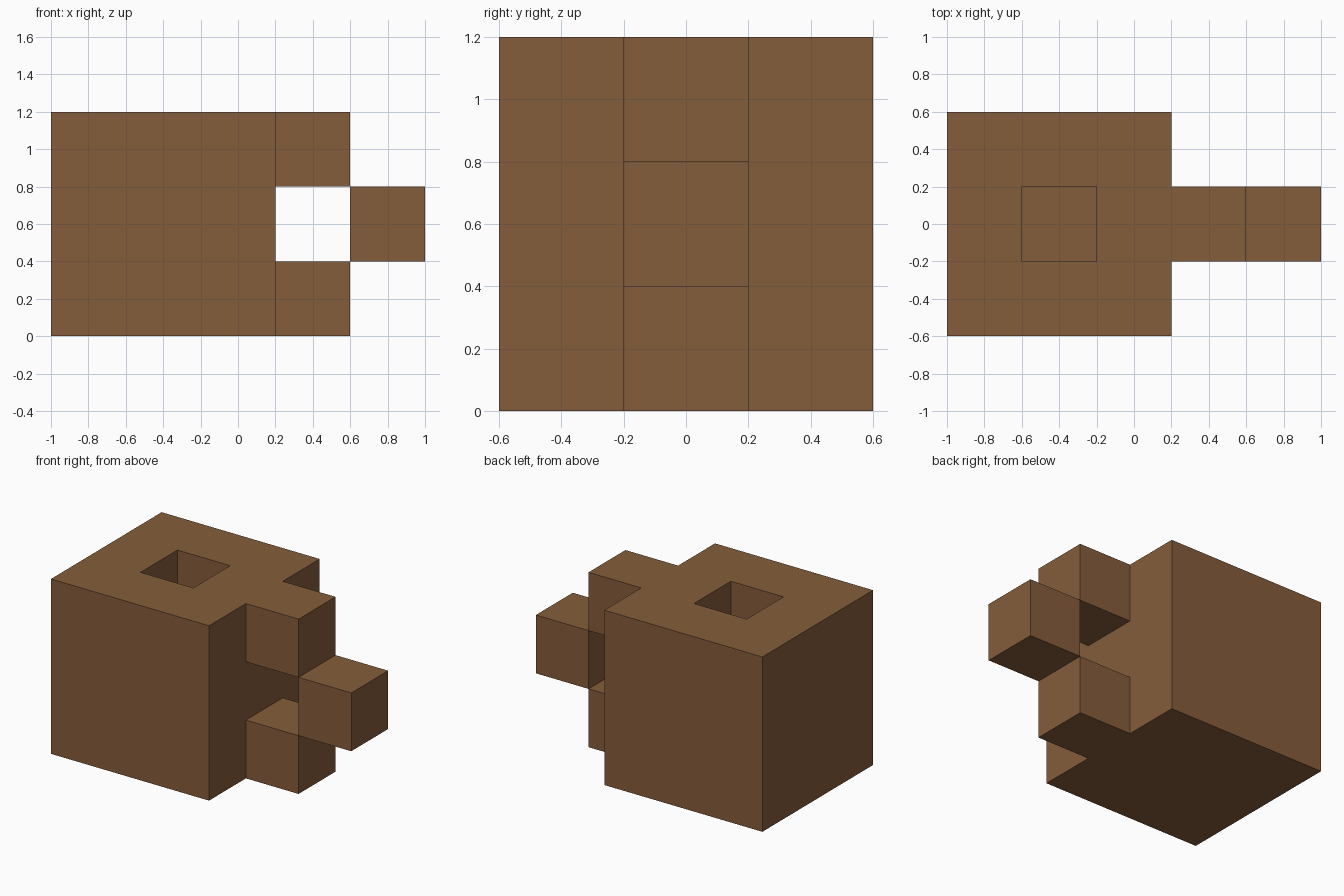
import bpy, bmesh
from mathutils import Matrix, Vector

if "Cube" in bpy.data.objects:
    bpy.data.objects.remove(bpy.data.objects["Cube"])

U = 0.4  # block size

wood = bpy.data.materials.new("brown wood")
wood.diffuse_color = (0.235, 0.110, 0.044, 1)
wood.use_nodes = True
wood.node_tree.nodes["Principled BSDF"].inputs["Base Color"].default_value = wood.diffuse_color


def add_box(bm, center, size):
    m = Matrix.Translation(center) @ Matrix.Diagonal((*size, 1))
    return bmesh.ops.create_cube(bm, size=1, matrix=m)["verts"]


def finish(bm, name):
    bmesh.ops.recalc_face_normals(bm, faces=bm.faces)
    mesh = bpy.data.meshes.new(name)
    bm.to_mesh(mesh)
    bm.free()
    mesh.materials.append(wood)
    obj = bpy.data.objects.new(name, mesh)
    bpy.context.collection.objects.link(obj)
    return obj


# Mug body: a three-block cube with a square well sunk into its top
bm = bmesh.new()
add_box(bm, (-U, 0, 1.5 * U), (3 * U, 3 * U, 3 * U))
top = max(bm.faces, key=lambda f: f.calc_center_median().z)
bmesh.ops.inset_region(bm, faces=[top], thickness=U, use_even_offset=True)
well = bmesh.ops.extrude_discrete_faces(bm, faces=[top])["faces"]
bmesh.ops.translate(bm, verts=well[0].verts, vec=Vector((0, 0, -2 * U)))
finish(bm, "mug_body")

# Handle arms: top and bottom blocks, left open where they join the body
for name, z in (("handle_lower_arm", 0.5 * U), ("handle_upper_arm", 2.5 * U)):
    bm = bmesh.new()
    add_box(bm, (U, 0, z), (U, U, U))
    joint = min(bm.faces, key=lambda f: f.calc_center_median().x)
    bmesh.ops.delete(bm, geom=[joint], context="FACES_ONLY")
    finish(bm, name)

# Handle grip: outer block meeting the arms edge to edge
bm = bmesh.new()
add_box(bm, (2 * U, 0, 1.5 * U), (U, U, U))
finish(bm, "handle_grip")
